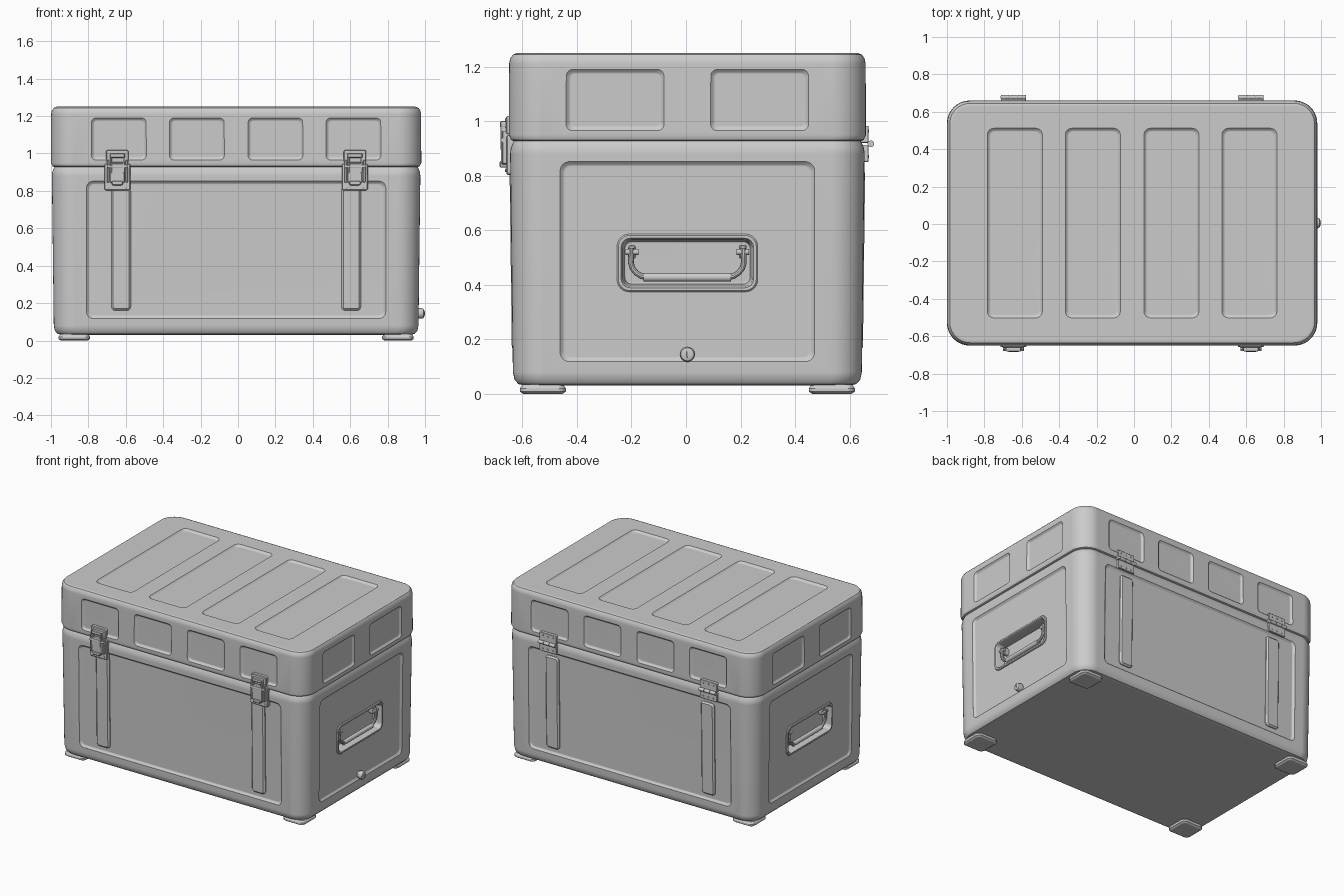
import bpy, bmesh
from math import pi, sin, cos, radians
from mathutils import Matrix, Vector

if "Cube" in bpy.data.objects:
    bpy.data.objects.remove(bpy.data.objects["Cube"])

CENTRE = Matrix.Translation((-0.01, 0.005, 0))
ANG = {"front": 0, "right": pi / 2, "back": pi, "left": -pi / 2}


def frame(side, dist, z, tilt=0.0):
    """Local u = along the wall, v = up, w = outwards."""
    return (CENTRE @ Matrix.Rotation(ANG[side], 4, 'Z') @ Matrix.Translation((0, -dist, z))
            @ Matrix.Rotation(pi / 2 + tilt, 4, 'X'))


def loft(bm, M, rings, n=6, cap_start=True):
    """Skin a stack of rounded rectangles (half u, half v, radius, w)."""
    loops = []
    for hu, hv, r, w in rings:
        loop = []
        for i, (su, sv) in enumerate(((1, 1), (-1, 1), (-1, -1), (1, -1))):
            for k in range(n + 1):
                a = (i + k / n) * pi / 2
                loop.append(bm.verts.new(M @ Vector((su * (hu - r) + r * cos(a),
                                                     sv * (hv - r) + r * sin(a), w))))
        loops.append(loop)
    m = len(loops[0])
    for a, b in zip(loops, loops[1:]):
        for j in range(m):
            bm.faces.new((a[j], a[(j + 1) % m], b[(j + 1) % m], b[j]))
    if cap_start:
        bm.faces.new(loops[0][::-1])
    bm.faces.new(loops[-1])


def slab(bm, M, u, v, hu, hv, w0, w1, r=0.01, b=0.004):
    loft(bm, M @ Matrix.Translation((u, v, 0)),
         [(hu, hv, r, w0), (hu, hv, r, w1 - b), (hu - b, hv - b, r - b, w1)], 4)


def recess(bm, M, u, v, hu, hv, r=0.035, d=0.013, s=0.018):
    loft(bm, M @ Matrix.Translation((u, v, 0)),
         [(hu - s, hv - s, r - s * 0.6, -d), (hu - s * 0.6, hv - s * 0.6, r - s * 0.4, -d * 0.8),
          (hu, hv, r, 0), (hu, hv, r, 0.03)])


def rod(bm, M, u, v, w, length, r):
    R = M @ Matrix.Translation((u, v, w)) @ Matrix.Rotation(pi / 2, 4, 'Y')
    bmesh.ops.create_cone(bm, cap_ends=True, segments=16, radius1=r, radius2=r, depth=length, matrix=R)


def make(name, bm):
    bmesh.ops.remove_doubles(bm, verts=bm.verts, dist=1e-5)
    bmesh.ops.recalc_face_normals(bm, faces=bm.faces)
    me = bpy.data.meshes.new(name)
    bm.to_mesh(me)
    bm.free()
    ob = bpy.data.objects.new(name, me)
    bpy.context.collection.objects.link(ob)
    return ob


def bake(ob):
    return bpy.data.meshes.new_from_object(ob.evaluated_get(bpy.context.evaluated_depsgraph_get()))


def cut(target, bm):
    cutter = make("cutter", bm)
    cutter.hide_render = True
    mod = target.modifiers.new("cut", 'BOOLEAN')
    mod.operation, mod.solver, mod.object = 'DIFFERENCE', 'EXACT', cutter
    me = bake(target)
    target.modifiers.clear()
    target.data = me
    bpy.data.objects.remove(cutter)


def profile(rows):
    return [(hx, hx - 0.335, r, z) for hx, r, z in rows]


SLOPE = 0.0125
WALL = {"front": 0.645, "back": 0.645, "left": 0.98, "right": 0.98}

# Tapered lower tub
bm = bmesh.new()
loft(bm, CENTRE, profile([(0.93, 0.08, 0.03), (0.955, 0.1, 0.036), (0.969, 0.11, 0.052), (0.975, 0.115, 0.08),
                          (0.985, 0.12, 0.88), (0.983, 0.118, 0.9), (0.976, 0.112, 0.918),
                          (0.970, 0.11, 0.93)]), 10)
tub = make("tub", bm)
bm = bmesh.new()
for side, d in WALL.items():
    recess(bm, frame(side, d, 0.485, SLOPE), 0, 0, 0.8 if d < 0.9 else 0.467, 0.367)
cut(tub, bm)
bm = bmesh.new()
for side in ("left", "right"):
    loft(bm, frame(side, 0.98, 0.48, SLOPE), [(0.245, 0.093, 0.035, -0.075), (0.245, 0.093, 0.035, 0.03)])
cut(tub, bm)

# Lid with recessed panels
bm = bmesh.new()
loft(bm, CENTRE, profile([(0.970, 0.11, 0.926), (0.982, 0.118, 0.932), (0.99, 0.122, 0.95), (0.989, 0.122, 1.21),
                          (0.985, 0.118, 1.23), (0.975, 0.11, 1.244), (0.96, 0.1, 1.25)]), 10)
lid = make("lid", bm)
bm = bmesh.new()
for u in (-0.627, -0.21, 0.21, 0.627):
    recess(bm, CENTRE @ Matrix.Translation((0, 0, 1.25)), u, 0, 0.147, 0.507)
    for side in ("front", "back"):
        recess(bm, frame(side, 0.655, 1.078), u, 0, 0.147, 0.113, r=0.025)
for side in ("left", "right"):
    for u in (-0.265, 0.265):
        recess(bm, frame(side, 0.99, 1.078), u, 0, 0.18, 0.113, r=0.025)
cut(lid, bm)

# Corner feet
bm = bmesh.new()
for x in (-0.865, 0.865):
    for y in (-0.53, 0.53):
        loft(bm, CENTRE @ Matrix.Translation((x, y, 0)),
             [(0.072, 0.072, 0.02, 0), (0.084, 0.084, 0.03, 0.008), (0.084, 0.084, 0.03, 0.02),
              (0.075, 0.075, 0.025, 0.034)])
make("feet", bm)

# Vertical ribs on front and back walls
bm = bmesh.new()
for side in ("front", "back"):
    for u in (-0.615, 0.615):
        slab(bm, frame(side, 0.645, 0.49, SLOPE), u, 0, 0.052, 0.33, -0.02, 0.003, 0.022, 0.01)
make("wall_ribs", bm)

for side in ("left", "right"):
    F = frame(side, 0.98, 0.48, SLOPE)
    # Recessed handle dish with a rim
    bm = bmesh.new()
    loft(bm, F, [(0.258, 0.106, 0.045, -0.016), (0.258, 0.106, 0.045, -0.008), (0.253, 0.101, 0.041, -0.003),
                 (0.243, 0.091, 0.033, -0.003), (0.238, 0.086, 0.03, -0.01), (0.23, 0.078, 0.026, -0.066),
                 (0.222, 0.07, 0.02, -0.07)], 6, False)
    make(side + "_handle_dish", bm)
    # Handle pivots and grip
    bm = bmesh.new()
    for s in (-1, 1):
        slab(bm, F, s * 0.203, 0.04, 0.014, 0.025, -0.07, -0.035, 0.008)
        rod(bm, F, s * 0.203, 0.04, -0.03, 0.046, 0.011)
    make(side + "_handle_pivots", bm)
    bm = bmesh.new()
    rod(bm, F, 0, -0.053, -0.028, 0.32, 0.016)
    make(side + "_handle_grip", bm)
    # Bent handle wire
    cu = bpy.data.curves.new("wire", 'CURVE')
    cu.dimensions, cu.bevel_depth, cu.bevel_resolution, cu.use_fill_caps = '3D', 0.0105, 3, True
    sp = cu.splines.new('POLY')
    half = [(0.205, 0.055), (0.207, 0.0), (0.201, -0.02), (0.187, -0.037), (0.168, -0.049), (0.145, -0.053)]
    path = [(-u, v) for u, v in half] + half[::-1]
    sp.points.add(len(path) - 1)
    for p, (u, v) in zip(sp.points, path):
        p.co = (*(F @ Vector((u, v, -0.028))), 1)
    tmp = bpy.data.objects.new("wire", cu)
    bpy.context.collection.objects.link(tmp)
    wire = bpy.data.objects.new(side + "_handle_wire", bake(tmp))
    bpy.context.collection.objects.link(wire)
    bpy.data.objects.remove(tmp)

# Drain plug
bm = bmesh.new()
P = frame("right", 0.976, 0.145)
loft(bm, P, [(r, r, r, w) for r, w in ((0.022, -0.02), (0.022, -0.004), (0.028, 0.0), (0.028, 0.018),
                                       (0.024, 0.026), (0.014, 0.031))], 6)
slab(bm, P, 0, 0, 0.003, 0.011, 0.028, 0.034, 0.002, 0.001)
make("drain_plug", bm)

# Toggle latches
for name, u in (("left_latch", -0.635), ("right_latch", 0.635)):
    F = frame("front", 0.655, 0) @ Matrix.Translation((u, 0, 0))
    bm = bmesh.new()
    slab(bm, F, 0, 0.875, 0.07, 0.072, -0.025, 0.008, 0.012)        # tub plate
    slab(bm, F, 0, 0.985, 0.06, 0.034, -0.015, 0.010, 0.010)        # lid plate
    for s in (-1, 1):
        slab(bm, F, s * 0.05, 0.905, 0.006, 0.06, 0.0, 0.024, 0.004, 0.002)   # side cheeks
        slab(bm, F, s * 0.034, 0.94, 0.005, 0.045, 0.012, 0.03, 0.004, 0.002)  # pull links
        for v in (0.82, 1.004):
            loft(bm, F @ Matrix.Translation((s * 0.045, v, 0)),
                 [(0.007, 0.007, 0.007, 0.004), (0.007, 0.007, 0.007, 0.012), (0.004, 0.004, 0.004, 0.014)], 3)
    slab(bm, F, 0, 0.895, 0.042, 0.055, 0.0, 0.029, 0.015, 0.006)   # lever
    slab(bm, F, 0, 0.842, 0.03, 0.012, 0.0, 0.034, 0.008, 0.004)    # lever lip
    slab(bm, F, 0, 0.988, 0.04, 0.012, 0.0, 0.032, 0.006, 0.004)    # catch hook
    rod(bm, F, 0, 0.93, 0.022, 0.112, 0.008)
    make(name, bm)

# Hinges
for name, u in (("left_hinge", 0.635), ("right_hinge", -0.635)):
    F = frame("back", 0.655, 0) @ Matrix.Translation((u, 0, 0))
    bm = bmesh.new()
    for v in (0.882, 0.952):
        slab(bm, F, 0, v, 0.067, 0.031, -0.02, 0.009, 0.006, 0.002)
        for s in (-0.04, 0, 0.04):
            loft(bm, F @ Matrix.Translation((s, v + (0.012 if v > 0.92 else -0.012), 0)),
                 [(0.007, 0.007, 0.007, 0.004), (0.005, 0.005, 0.005, 0.012)], 3)
    for s in (-1, 0, 1):
        rod(bm, F, s * 0.0455, 0.917, 0.018, 0.042, 0.012)
    rod(bm, F, 0, 0.917, 0.018, 0.136, 0.007)
    make(name, bm)

# Smooth shading with sharp edges kept
for ob in bpy.context.scene.objects:
    bpy.ops.object.select_all(action='DESELECT')
    ob.select_set(True)
    bpy.context.view_layer.objects.active = ob
    bpy.ops.object.shade_smooth_by_angle(angle=radians(32))
    wn = ob.modifiers.new("weighted_normals", 'WEIGHTED_NORMAL')
    wn.keep_sharp = True
